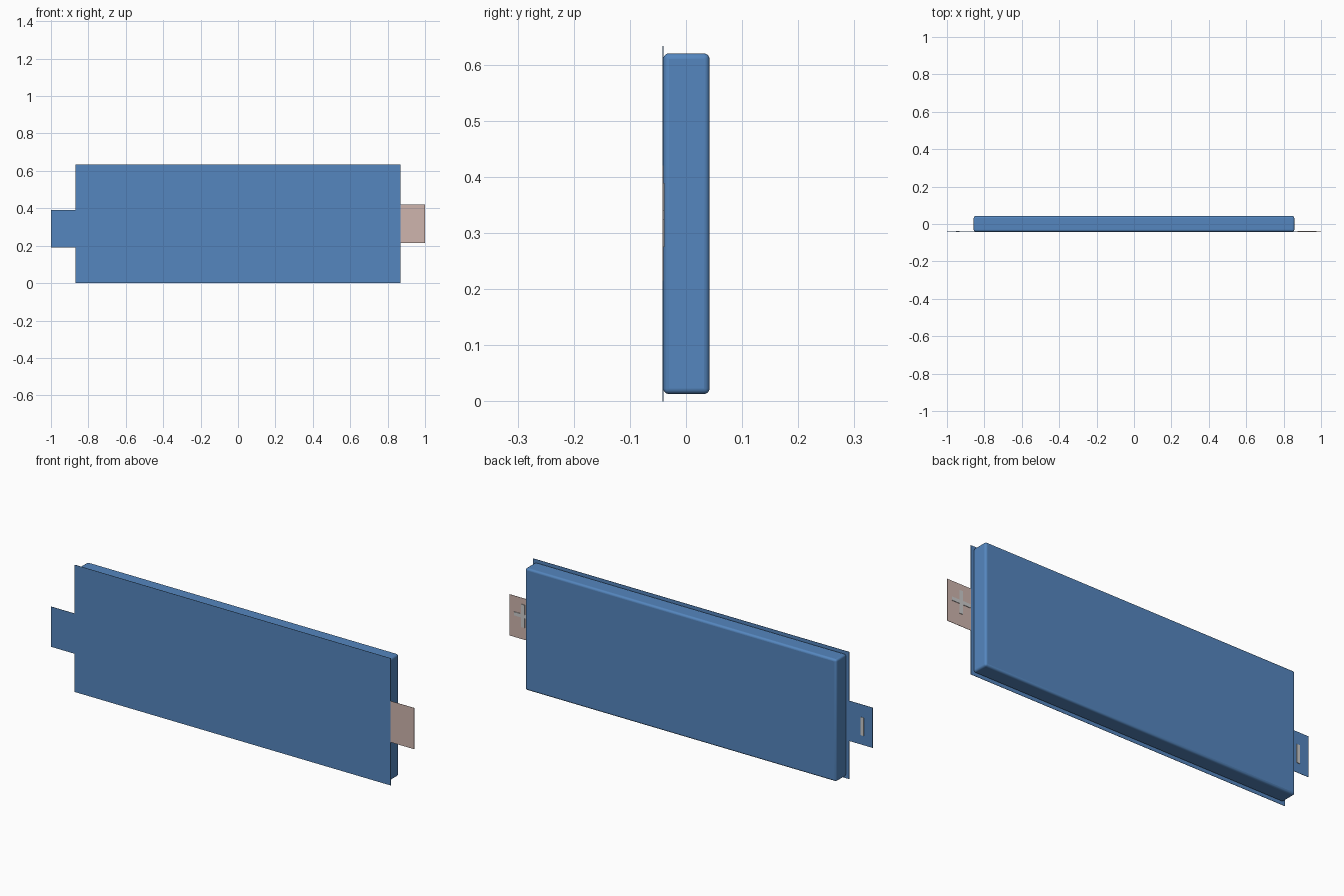
import bpy

if "Cube" in bpy.data.objects:
    bpy.data.objects.remove(bpy.data.objects["Cube"])


def material(name, rgb):
    m = bpy.data.materials.new(name)
    m.diffuse_color = (*rgb, 1)
    m.use_nodes = True
    m.node_tree.nodes["Principled BSDF"].inputs["Base Color"].default_value = m.diffuse_color
    return m


def box(name, x, y, z, mat=None, bevel=0):
    """Box from (min, max) ranges, optionally with rounded edges."""
    ranges = (x, y, z)
    bpy.ops.mesh.primitive_cube_add(size=1, location=[(a + b) / 2 for a, b in ranges])
    ob = bpy.context.object
    ob.name = name
    ob.scale = [b - a for a, b in ranges]
    bpy.ops.object.transform_apply(location=False, rotation=False, scale=True)
    if mat:
        ob.data.materials.append(mat)
    if bevel:
        mod = ob.modifiers.new("rounded_edges", 'BEVEL')
        mod.width = bevel
        mod.segments = 4
        bpy.ops.object.shade_smooth_by_angle()
    return ob


blue = material("blue_foil", (0.09, 0.24, 0.52))
copper = material("copper", (0.62, 0.46, 0.42))
SHEET = (-0.042, -0.0405)   # thin foil layer at the front
MARK = (-0.0406, -0.038)    # raised polarity marks on the back of the tabs

# Pouch: sealed foil sheet with the filled body behind it
box("seal_sheet", (-0.87, 0.87), SHEET, (0, 0.633), blue)
box("pouch_body", (-0.857, 0.857), (-0.0405, 0.042), (0.013, 0.62), blue, bevel=0.01)

# Terminal tabs
box("negative_tab", (-1, -0.87), SHEET, (0.19, 0.39), blue)
box("positive_tab", (0.87, 1), SHEET, (0.215, 0.42), copper)

# Minus mark: one upright bar
box("minus_mark", (-0.952, -0.934), MARK, (0.237, 0.327))

# Plus mark: upright bar with an arm on either side
cx, cz, half, w = 0.925, 0.332, 0.05, 0.009
box("plus_upright", (cx - w, cx + w), MARK, (cz - 0.057, cz + 0.057))
for side, label in ((-1, "inner"), (1, "outer")):
    xs = sorted((cx + side * w, cx + side * half))
    box(f"plus_arm_{label}", xs, MARK, (cz - w, cz + w))
